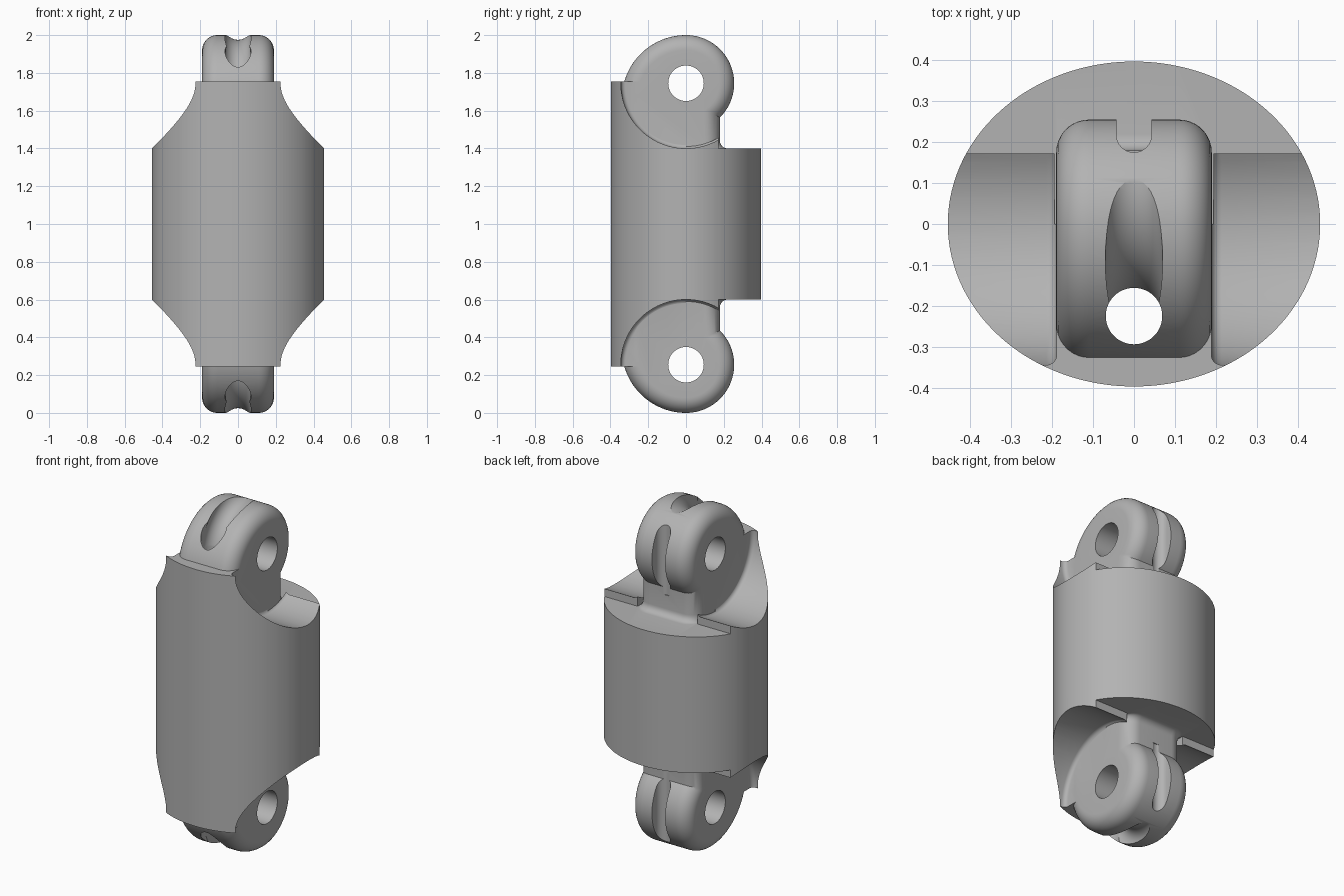
import bpy, bmesh
from math import sin, cos, pi, acos, radians
from mathutils import Vector

if "Cube" in bpy.data.objects:
    bpy.data.objects.remove(bpy.data.objects["Cube"], do_unlink=True)

PIN_Z = 1.745      # height of the upper cross hole
HALF = 0.19        # half thickness of an eye lug
HOLE_Y = -0.225    # position of the long cord hole
ROUND = 0.08       # rim rounding of a lug

grey = bpy.data.materials.new("plain grey")
grey.use_nodes = True
grey.diffuse_color = (0.45, 0.45, 0.45, 1)
grey.node_tree.nodes["Principled BSDF"].inputs["Base Color"].default_value = grey.diffuse_color


def loft(name, rings, flip=False):
    """Closed solid through rings of equal point count; flip mirrors it to the lower end."""
    bm = bmesh.new()
    loops = [[bm.verts.new((p[0], p[1], 2 - p[2] if flip else p[2])) for p in r] for r in rings]
    n = len(loops[0])
    for a, b in zip(loops, loops[1:]):
        for i in range(n):
            j = (i + 1) % n
            bm.faces.new((a[i], a[j], b[j], b[i]))
    bm.faces.new(loops[0])
    bm.faces.new(loops[-1])
    bmesh.ops.recalc_face_normals(bm, faces=bm.faces)
    mesh = bpy.data.meshes.new(name)
    bm.to_mesh(mesh)
    bm.free()
    ob = bpy.data.objects.new(name, mesh)
    bpy.context.collection.objects.link(ob)
    mesh.materials.append(grey)
    return ob


def arc(cx, cy, r, start, end, n):
    return [(cx + r * cos(start + (end - start) * i / n),
             cy + r * sin(start + (end - start) * i / n)) for i in range(n + 1)]


def ring_x(x, r, n=96):
    return [(x, y, z) for y, z in arc(0, PIN_Z, r, 0, 2 * pi, n)[:-1]]


def ring_z(z, y, rx, ry, n):
    return [(rx * a, y + ry * b, z) for a, b in arc(0, 0, 1, 0, 2 * pi, n)[:-1]]


def box(name, x, y0, y1, z0, z1, flip):
    return loft(name, [[(-x, y0, z), (x, y0, z), (x, y1, z), (-x, y1, z)] for z in (z0, z1)], flip)


def combine(target, other, operation):
    mod = target.modifiers.new(operation, 'BOOLEAN')
    mod.operation, mod.solver, mod.object = operation, 'EXACT', other
    bpy.context.view_layer.objects.active = target
    bpy.ops.object.modifier_apply(modifier=mod.name)
    bpy.data.objects.remove(other, do_unlink=True)


def lug_profile(d):
    """Side outline of a lug, inset by d."""
    corner = acos((0.18 - d) / (0.255 - d))
    pts = [(d - 0.34, 1.3)]
    pts += arc(0, 1.66, 0.34 - d, pi, pi / 2, 24)
    pts += arc(0, PIN_Z, 0.255 - d, pi / 2, -corner, 36)[1:]
    pts += arc(0.22 - d, 1.44, 0.04, pi, 1.5 * pi, 6)
    return pts + [(0.22 - d, 1.3)]


def lug(flip):
    steps = [radians(10 * i) for i in range(10)]
    half = [(HALF - ROUND + ROUND * sin(t), ROUND * (1 - cos(t))) for t in steps]
    sections = [(-x, d) for x, d in reversed(half)] + half
    return loft("lug", [[(x, y, z) for y, z in lug_profile(d)] for x, d in sections], flip)


def side_recess(side, flip):
    """Round recess beside a lug, with a small fillet at its inner rim."""
    f = 0.025
    rings = [ring_x(side * (HALF - 0.001 + f * (1 - cos(t))), 0.345 - f * (1 - sin(t)))
             for t in [radians(18 * i) for i in range(6)]]
    return loft("side_recess", rings + [ring_x(side * 0.6, 0.345)], flip)


def cord_groove(flip):
    """Tube that bends from the long hole over the top of a lug."""
    cy, cz, big, r = 0.1, 1.705, 0.34, 0.07
    path = [(cy + big * cos(a), cz + big * sin(a), a)
            for a in [pi - pi / 2 * i / 28 for i in range(29)]]
    path = [(cy - big, cz - 0.02, pi)] + path + [(0.35, cz + big, pi / 2)]
    rings = [[(r * u, y + r * v * cos(a), z + r * v * sin(a))
              for u, v in arc(0, 0, 1, 0, 2 * pi, 40)[:-1]] for y, z, a in path]
    return loft("cord_groove", rings, flip)


def back_slot(flip):
    u = arc(0, 0.218, 0.043, pi, 2 * pi, 20)
    outline = [(-0.043, 0.4)] + u + [(0.043, 0.4)]
    return loft("back_slot", [[(x, y, z) for x, y in outline] for z in (1.52, 2.2)], flip)


# Elliptical main body
body = loft("insulator_body", [ring_z(z, 0, 0.455, 0.397, 160) for z in (0.245, 1.755)])

# Recesses, back steps and lugs at both ends
for flip in (False, True):
    for side in (-1, 1):
        combine(body, side_recess(side, flip), 'DIFFERENCE')
    combine(body, box("back_step", 0.7, 0.172, 0.7, 1.4, 2.3, flip), 'DIFFERENCE')
    combine(body, box("neck_space", HALF + 0.004, 0.0, 0.5, 1.4, 2.3, flip), 'DIFFERENCE')
    combine(body, lug(flip), 'UNION')

# Cross holes, cord grooves and back slots
for flip in (False, True):
    combine(body, loft("cross_hole", [ring_x(-0.5, 0.094, 48), ring_x(0.5, 0.094, 48)], flip), 'DIFFERENCE')
    combine(body, cord_groove(flip), 'DIFFERENCE')
    combine(body, back_slot(flip), 'DIFFERENCE')

# Long cord hole through the whole body
combine(body, loft("cord_hole", [ring_z(z, HOLE_Y, 0.069, 0.069, 48) for z in (-0.2, 2.2)]), 'DIFFERENCE')

# Smooth shading with sharp edges kept
bpy.ops.object.select_all(action='DESELECT')
body.select_set(True)
bpy.context.view_layer.objects.active = body
bpy.ops.object.shade_smooth_by_angle(angle=radians(30))
